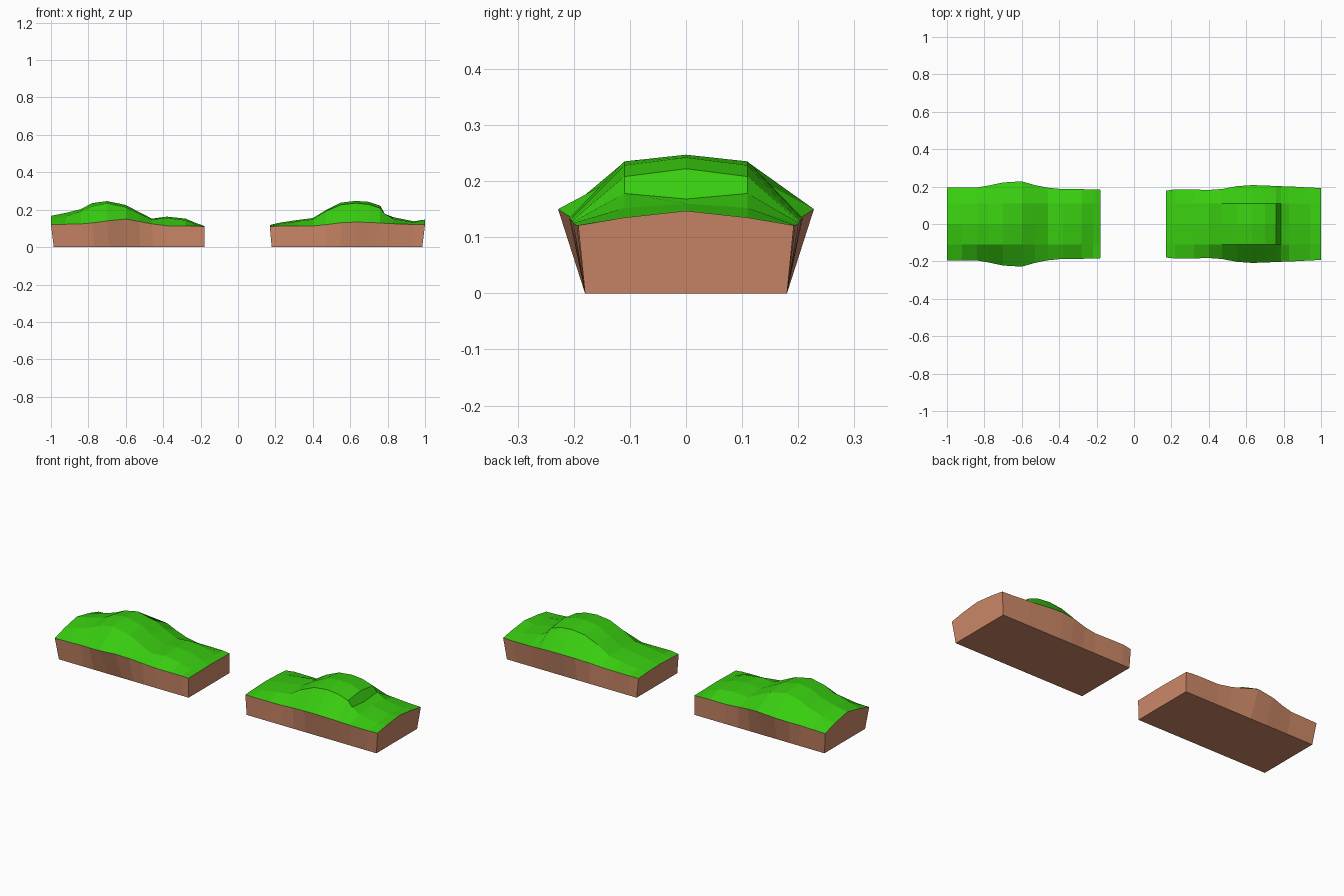
import bpy


def material(name, rgb):
    m = bpy.data.materials.new(name)
    m.diffuse_color = (*rgb, 1)
    return m


GRASS = material("grass green", (0.04, 0.61, 0.005))
DIRT = material("clay brown", (0.61, 0.25, 0.14))


def make(name, verts, faces, mat):
    me = bpy.data.meshes.new(name)
    me.from_pydata(verts, [], faces)
    me.materials.append(mat)
    me.update()
    ob = bpy.data.objects.new(name, me)
    bpy.context.collection.objects.link(ob)


def mound(side, stations, x0, x1):
    """Each station: x, half width, rim height, shoulder height, ridge height."""
    n = len(stations)
    top = []
    for x, w, ze, zm, zc in stations:
        top += [(x, -w, ze), (x, -0.11, zm), (x, 0, zc), (x, 0.11, zm), (x, w, ze)]

    # Grass cap: skin over the cross-sections
    faces = []
    for i in range(n - 1):
        for j in range(4):
            a = i * 5 + j
            faces.append((a, a + 5, a + 6, a + 1))
    make(side + "_grass_cap", top, faces, GRASS)

    # Dirt body: side walls, end walls and the flat underside
    xa, xb = stations[0][0], stations[-1][0]
    verts = list(top)
    for s in stations:
        x = x0 + (s[0] - xa) / (xb - xa) * (x1 - x0)
        verts += [(x, -0.18, 0), (x, 0.18, 0)]
    b = n * 5
    faces = []
    for i in range(n - 1):
        f, g = b + 2 * i, b + 2 * i + 2
        faces.append((f, g, i * 5 + 5, i * 5))
        faces.append((g + 1, f + 1, i * 5 + 4, i * 5 + 9))
        faces.append((f, f + 1, g + 1, g))
    faces.append((b + 1, b, 0, 1, 2, 3, 4))
    e = (n - 1) * 5
    l = b + 2 * (n - 1)
    faces.append((l, l + 1, e + 4, e + 3, e + 2, e + 1, e))
    make(side + "_dirt_base", verts, faces, DIRT)


# Left mound: tall hump, then a low hump on the inner side
mound("left", [
    (-1.00, 0.195, 0.120, 0.145, 0.167),
    (-0.92, 0.195, 0.122, 0.165, 0.183),
    (-0.84, 0.195, 0.124, 0.190, 0.203),
    (-0.78, 0.205, 0.129, 0.218, 0.235),
    (-0.70, 0.222, 0.140, 0.234, 0.246),
    (-0.60, 0.228, 0.150, 0.213, 0.225),
    (-0.53, 0.208, 0.137, 0.180, 0.188),
    (-0.46, 0.194, 0.124, 0.148, 0.152),
    (-0.38, 0.186, 0.114, 0.155, 0.163),
    (-0.28, 0.186, 0.114, 0.143, 0.152),
    (-0.22, 0.185, 0.113, 0.118, 0.127),
    (-0.18, 0.183, 0.110, 0.111, 0.113),
], -0.985, -0.18)

# Right mound: gentle inner slope, hump, creased drop, raised outer end
mound("right", [
    (0.17, 0.178, 0.110, 0.114, 0.118),
    (0.22, 0.185, 0.113, 0.124, 0.130),
    (0.32, 0.184, 0.113, 0.138, 0.145),
    (0.40, 0.182, 0.113, 0.148, 0.155),
    (0.47, 0.187, 0.120, 0.192, 0.198),
    (0.55, 0.202, 0.130, 0.226, 0.238),
    (0.63, 0.208, 0.134, 0.235, 0.247),
    (0.70, 0.206, 0.132, 0.228, 0.242),
    (0.76, 0.203, 0.129, 0.208, 0.222),
    (0.785, 0.202, 0.127, 0.178, 0.168),
    (0.83, 0.201, 0.125, 0.152, 0.160),
    (0.94, 0.195, 0.121, 0.132, 0.138),
    (1.00, 0.192, 0.121, 0.135, 0.147),
], 0.18, 0.985)
